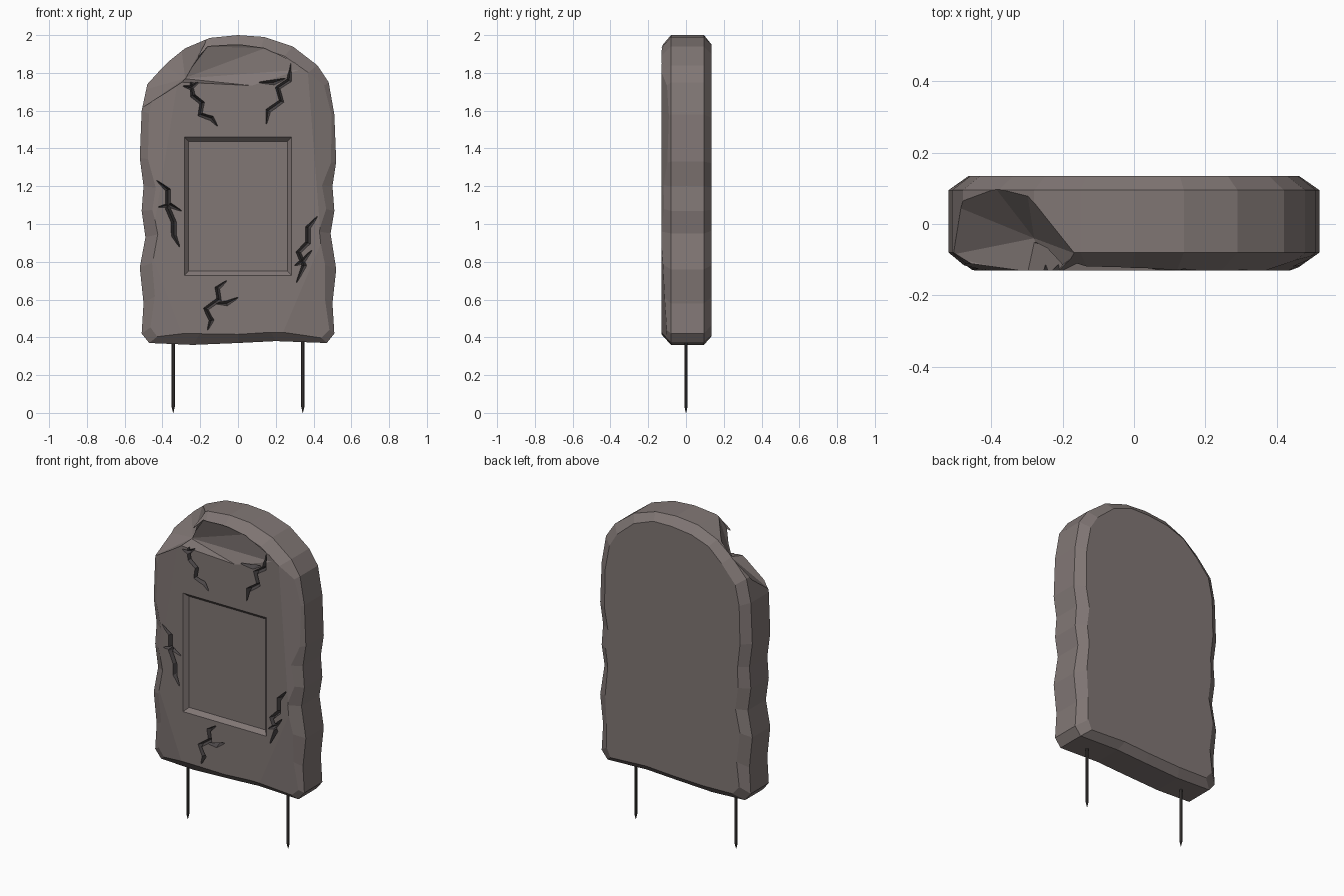
import bpy, bmesh, random
from mathutils import Vector

random.seed(4)
cube = bpy.data.objects.get("Cube")
if cube:
    bpy.data.objects.remove(cube, do_unlink=True)


def material(name, colour):
    mat = bpy.data.materials.new(name)
    mat.use_nodes = True
    mat.diffuse_color = (*colour, 1)
    mat.node_tree.nodes["Principled BSDF"].inputs["Base Color"].default_value = (*colour, 1)
    return mat


stone = material("warm grey stone", (0.22, 0.185, 0.178))
crack_dark = material("dark crack", (0.075, 0.066, 0.068))
metal = material("dark metal", (0.055, 0.048, 0.046))


def add_object(name, bm, mat):
    bmesh.ops.recalc_face_normals(bm, faces=bm.faces)
    mesh = bpy.data.meshes.new(name)
    bm.to_mesh(mesh)
    bm.free()
    mesh.materials.append(mat)
    obj = bpy.data.objects.new(name, mesh)
    bpy.context.collection.objects.link(obj)
    return obj


def bridge(bm, rings):
    for a, b in zip(rings, rings[1:]):
        n = len(a)
        for i in range(n):
            j = (i + 1) % n
            bm.faces.new((a[i], a[j], b[j], b[i]))
    bm.faces.new(rings[0])
    bm.faces.new(rings[-1])


def carve(target, cutter):
    """Subtract the cutter from the target, then discard the cutter."""
    cutter.hide_render = True
    mod = target.modifiers.new("carve", 'BOOLEAN')
    mod.operation = 'DIFFERENCE'
    mod.solver = 'EXACT'
    mod.material_mode = 'TRANSFER'
    mod.object = cutter
    bpy.context.view_layer.objects.active = target
    bpy.ops.object.modifier_apply(modifier=mod.name)
    bpy.data.objects.remove(cutter, do_unlink=True)


def hull(name, points, mat):
    bm = bmesh.new()
    verts = [bm.verts.new(p) for p in points]
    res = bmesh.ops.convex_hull(bm, input=verts)
    spare = [v for v in res["geom_interior"] if isinstance(v, bmesh.types.BMVert)]
    bmesh.ops.delete(bm, geom=spare, context='VERTS')
    return add_object(name, bm, mat)


# Weathered slab: arched outline with a chamfer at front and back
outline = [
    (0, 2), (.14, 1.99), (.29, 1.94), (.42, 1.84), (.48, 1.75), (.51, 1.58),
    (.52, 1.33), (.5, 1.2), (.51, 1.07), (.49, .95), (.52, .76), (.5, .58),
    (.51, .42), (.47, .37), (.2, .38), (0, .37), (-.24, .36), (-.47, .37),
    (-.51, .42), (-.5, .58), (-.52, .77), (-.49, .93), (-.51, 1.07), (-.5, 1.2),
    (-.52, 1.35), (-.51, 1.6), (-.48, 1.74), (-.38, 1.85), (-.28, 1.93), (-.15, 1.985)]


def ring(bm, y, shrink, jitter):
    mid = 1.18
    wob = lambda: random.uniform(-jitter, jitter)
    return [bm.verts.new((x * (1 - 2 * shrink) + wob(), y, mid + (z - mid) * (1 - shrink) + wob()))
            for x, z in outline]


bm = bmesh.new()
bridge(bm, [ring(bm, -.13, .065, .008), ring(bm, -.08, 0, 0),
            ring(bm, .095, 0, 0), ring(bm, .135, .055, .006)])
bmesh.ops.recalc_face_normals(bm, faces=bm.faces)

# Broad worn facets sliced off the front face
facets = [
    [(.44, -.13, .9), (.24, -.13, .43), (.49, -.1, .42)],
    [(.37, -.13, 1.8), (.44, -.13, .9), (.47, -.105, 1.4)],
    [(-.32, -.13, 1.75), (-.45, -.13, .95), (-.46, -.112, 1.6)],
    [(-.46, -.13, .85), (-.3, -.13, .43), (-.48, -.11, .45)],
]
for trio in facets:
    a, b, c = map(Vector, trio)
    normal = (b - a).cross(c - a).normalized()
    if normal.y > 0:
        normal.negate()
    bmesh.ops.bisect_plane(bm, geom=bm.verts[:] + bm.edges[:] + bm.faces[:], dist=1e-5,
                           plane_co=a, plane_no=normal, clear_outer=True)
    bmesh.ops.holes_fill(bm, edges=[e for e in bm.edges if e.is_boundary], sides=0)
slab = add_object("stone_slab", bm, stone)

# Broken shoulder and the hollow flake beside it
carve(slab, hull("shoulder_chip", [
    (-.28, -.04, 1.77), (-.4, .115, 1.85), (-.3, .09, 1.93), (-.16, -.085, 1.99),
    (-.25, -.15, 1.78), (-.53, -.09, 1.6), (-.5, .05, 1.71), (-.5, -.2, 1.66),
    (-.6, .1, 1.8), (-.45, .1, 2.1), (-.2, -.2, 2.1), (-.6, -.2, 2.1)], stone))
carve(slab, hull("hollow_flake", [
    (-.29, -.05, 1.77), (-.16, -.1, 1.94), (0, -.112, 1.95), (.14, -.108, 1.93),
    (-.33, -.14, 1.75), (.1, -.136, 1.73), (.37, -.136, 1.82),
    (-.3, -.2, 1.77), (-.16, -.2, 1.94), (.14, -.2, 1.93), (.37, -.2, 1.82)], stone))

# Recessed panel with sloping sides
panel = [(side * (.283 + grow), y, z)
         for y, grow in ((-.15, .02), (-.105, -.022))
         for side in (-1, 1)
         for z in (.73 - grow, 1.46 + grow)]
carve(slab, hull("panel_recess", panel, stone))

# Jagged V-shaped cracks, each a main line plus a side branch
cracks = [
    [(-.25, 1.77), (-.24, 1.68), (-.19, 1.64), (-.2, 1.58), (-.14, 1.56), (-.11, 1.52)],
    [(-.29, 1.73), (-.25, 1.72), (-.2, 1.76)],
    [(.28, 1.85), (.27, 1.76), (.21, 1.72), (.23, 1.65), (.16, 1.6), (.15, 1.53)],
    [(.11, 1.75), (.19, 1.75), (.25, 1.77)],
    [(-.43, 1.23), (-.37, 1.18), (-.37, 1.08), (-.34, 1.01), (-.34, .94), (-.31, .88)],
    [(-.42, 1.09), (-.36, 1.1), (-.3, 1.07)],
    [(.42, 1.04), (.37, .98), (.37, .9), (.32, .85), (.35, .78), (.31, .69)],
    [(.3, .78), (.34, .8), (.39, .86)],
    [(-.06, .7), (-.11, .66), (-.1, .6), (-.17, .55), (-.14, .49), (-.16, .44)],
    [(-.12, .58), (-.06, .58), (0, .61)],
]
for path in cracks:
    bm = bmesh.new()
    rings = []
    last = len(path) - 1
    for i, (x, z) in enumerate(path):
        before, after = path[max(i - 1, 0)], path[min(i + 1, last)]
        along = Vector((after[0] - before[0], 0, after[1] - before[1])).normalized()
        half = .006 if i in (0, last) else .024
        side = Vector((along.z, 0, -along.x)) * half
        top = Vector((x, -.16, z))
        rings.append([bm.verts.new(top + side), bm.verts.new(top - side),
                      bm.verts.new((x, -.12 if i in (0, last) else -.09, z))])
    bridge(bm, rings)
    bmesh.ops.triangulate(bm, faces=bm.faces)
    carve(slab, add_object("crack_cutter", bm, crack_dark))

# Ground spikes under the slab
for name, x in (("left_spike", .343), ("right_spike", -.343)):
    bm = bmesh.new()
    rings = []
    for z, radius in ((0, .001), (.035, .009), (.42, .009)):
        made = bmesh.ops.create_circle(bm, segments=8, radius=radius)["verts"]
        for v in made:
            v.co += Vector((x, 0, z))
        rings.append(made)
    bridge(bm, rings)
    add_object(name, bm, metal)
